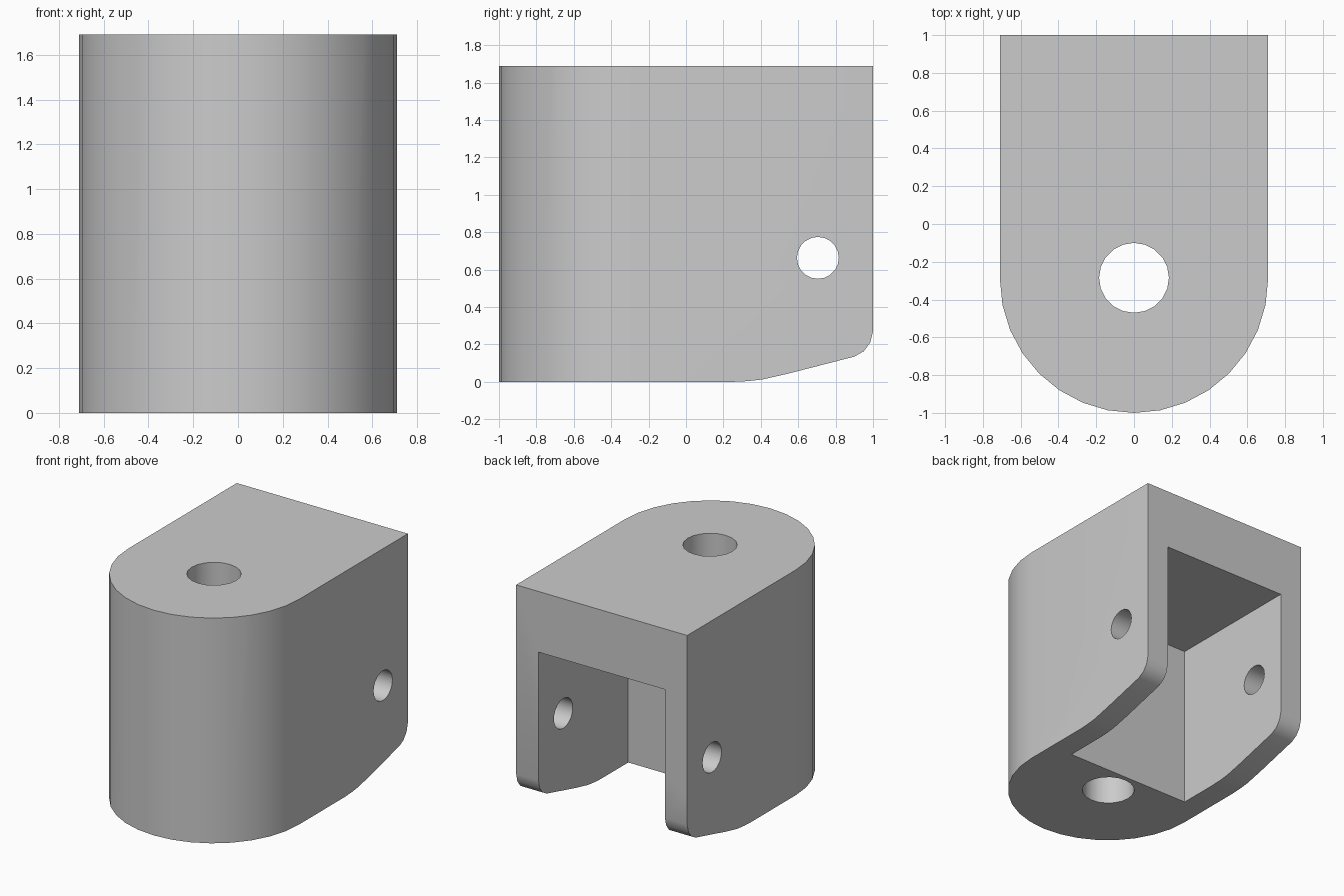
import bpy
import math
from mathutils import Matrix, Vector

cube = bpy.data.objects.get("Cube")
if cube:
    bpy.data.objects.remove(cube, do_unlink=True)

HALF_W, HEIGHT, ARC_Y = 0.71, 1.69, -0.29

grey = bpy.data.materials.new("plain grey")
grey.use_nodes = True
colour = (0.6, 0.6, 0.6, 1)
grey.diffuse_color = colour
grey.node_tree.nodes["Principled BSDF"].inputs["Base Color"].default_value = colour


def prism(name, outline, low, high, along_x=False):
    """Extrude a counter-clockwise outline along z, or a (y, z) outline along x."""
    n = len(outline)
    place = (lambda a, b, t: (t, a, b)) if along_x else (lambda a, b, t: (a, b, t))
    verts = [place(a, b, t) for t in (low, high) for a, b in outline]
    faces = [list(range(n))[::-1], list(range(n, 2 * n))]
    faces += [(i, (i + 1) % n, n + (i + 1) % n, n + i) for i in range(n)]
    mesh = bpy.data.meshes.new(name)
    mesh.from_pydata(verts, [], faces)
    mesh.materials.append(grey)
    obj = bpy.data.objects.new(name, mesh)
    bpy.context.collection.objects.link(obj)
    return obj


def arc(cx, cy, r, start, end, steps):
    angles = [math.radians(start + (end - start) * i / steps) for i in range(steps + 1)]
    return [(cx + r * math.cos(a), cy + r * math.sin(a)) for a in angles]


def combine(target, cutter, operation="DIFFERENCE"):
    mod = target.modifiers.new("cut", "BOOLEAN")
    mod.operation, mod.solver, mod.object = operation, "EXACT", cutter
    bpy.context.view_layer.objects.active = target
    bpy.ops.object.modifier_apply(modifier=mod.name)
    bpy.data.objects.remove(cutter, do_unlink=True)


# Body: flat back and sides, half-round front
outline = [(HALF_W, 1), (-HALF_W, 1)] + arc(0, ARC_Y, HALF_W, 180, 360, 16)
body = prism("bracket_body", outline, 0, HEIGHT)

# Side profile: lower back edge sweeps up to a rounded corner
side = [(-1.2, 0), (0.25, 0), (0.33, 0.004), (0.41, 0.013), (0.55, 0.045), (0.9, 0.135),
        (0.95, 0.163), (0.985, 0.21), (1, 0.27), (1, HEIGHT), (-1.2, HEIGHT)]
combine(body, prism("side_profile", side, -1, 1, True), "INTERSECT")

# Slot open to the back and the bottom
slot = [(-0.525, -0.065), (0.525, -0.065), (0.525, 1.2), (-0.525, 1.2)]
combine(body, prism("slot_cutter", slot, -0.2, 1.235))

# Vertical bolt hole and cross pin hole
combine(body, prism("bolt_hole_cutter", arc(0, -0.285, 0.185, 0, 360, 20)[:-1], -0.2, 2))
combine(body, prism("pin_hole_cutter", arc(0.705, 0.663, 0.112, 0, 360, 20)[:-1], -1, 1, True))

# Smooth curved walls, sharp edges kept
bpy.ops.object.select_all(action="DESELECT")
body.select_set(True)
bpy.context.view_layer.objects.active = body
bpy.ops.object.shade_smooth_by_angle(angle=math.radians(30))
